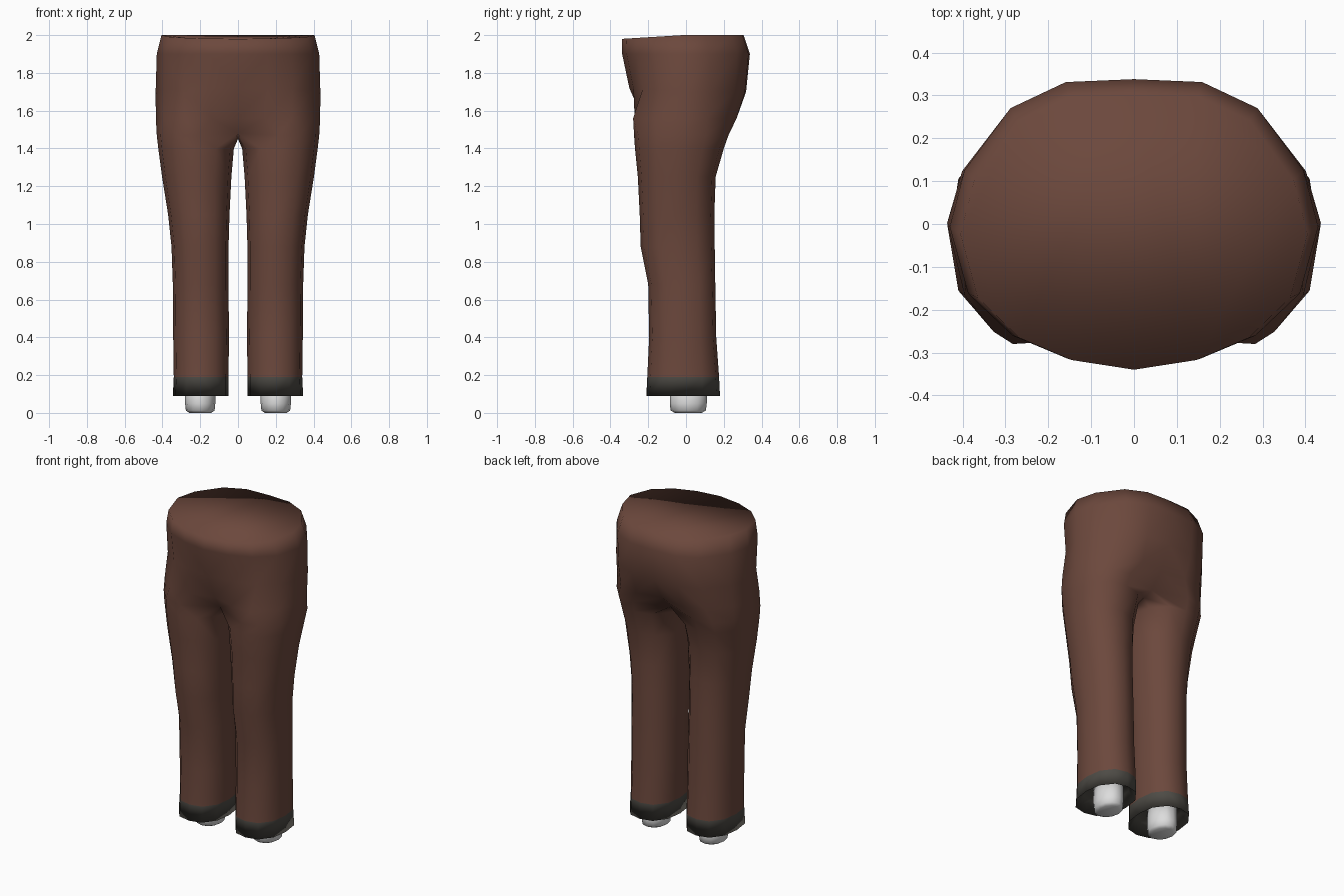
import bpy, bmesh, math

if "Cube" in bpy.data.objects:
    bpy.data.objects.remove(bpy.data.objects["Cube"])


def material(name, rgb):
    m = bpy.data.materials.new(name)
    m.diffuse_color = (*rgb, 1)
    m.use_nodes = True
    m.node_tree.nodes["Principled BSDF"].inputs["Base Color"].default_value = m.diffuse_color
    return m


BROWN = material("brown cloth", (0.15, 0.065, 0.046))
GREY = material("dark grey hem", (0.075, 0.07, 0.06))
PALE = material("pale ankle", (0.72, 0.72, 0.72))

# Half outline of the hips, front centre -> side -> back centre
WAIST = [(0, -1), (.36, -.93), (.66, -.77), (.9, -.48), (1, -.02),
         (.92, .37), (.67, .8), (.37, .98), (0, 1)]
SEAT = [(0, -.82), (.32, -.97), (.65, -1), (.91, -.58), (1, 0),
        (.93, .42), (.68, .86), (.36, 1), (0, .9)]

# Leg rings: z, inner x, outer x, front y, back y
LEG = [(.15, .085, .305, -.16, .135),   # recess inside the hem
       (.09, .05, .345, -.21, .18),
       (.19, .05, .34, -.205, .175),
       (.40, .048, .343, -.195, .16),
       (.68, .05, .345, -.20, .155),
       (.88, .05, .352, -.24, .152),
       (1.05, .045, .37, -.245, .15),
       (1.25, .035, .402, -.255, .157),
       (1.40, .022, .422, -.27, .20)]

# Hip rings: z at front, z at back, half width, front y, back y, outline
HIPS = [(1.56, 1.56, .435, -.28, .268, SEAT),
        (1.72, 1.70, .436, -.30, .318, WAIST),
        (1.90, 1.90, .43, -.338, .338, WAIST),
        (1.98, 2.00, .405, -.34, .305, WAIST)]


def leg_ring(z, xi, xo, yf, yb):
    """Twelve points; 0-8 run round the outside, 9-11 along the inseam."""
    pts = []
    for i in range(12):
        a = math.radians(-120 + 30 * i)
        c, s = math.cos(a), math.sin(a)
        k = (abs(c) ** 2.4 + abs(s) ** 2.4) ** (-1 / 2.4)
        pts.append(((xi + xo) / 2 + (xo - xi) / 2 * c * k,
                    (yf + yb) / 2 + (yb - yf) / 2 * s * k, z))
    return pts


def hip_ring(zf, zb, w, yf, yb, outline):
    mid, half = (yf + yb) / 2, (yb - yf) / 2
    return [(w * u, mid + half * v, zf + (zb - zf) * min(1, v + 1))
            for u, v in outline]


def crotch_ring():
    """Leg ring whose inseam points close onto the centre line."""
    pts = leg_ring(1.47, 0, .43, -.275, .225)
    pts[0], pts[8] = (0, -.18, 1.48), (0, .155, 1.47)
    for i, y in ((9, .09), (10, 0), (11, -.1)):
        pts[i] = (0, y, 1.45)
    return pts


def mirrored(name, bm, mats):
    me = bpy.data.meshes.new(name)
    bm.to_mesh(me)
    bm.free()
    for m in mats:
        me.materials.append(m)
    for p in me.polygons:
        p.use_smooth = True
    ob = bpy.data.objects.new(name, me)
    bpy.context.collection.objects.link(ob)
    mod = ob.modifiers.new("mirror", 'MIRROR')
    mod.use_clip = True
    mod.merge_threshold = .001
    return ob


# Trousers: one leg and half the hips, mirrored
bm = bmesh.new()
rings = [[bm.verts.new(p) for p in r]
         for r in [leg_ring(*l) for l in LEG] + [crotch_ring()]
         + [hip_ring(*h) for h in HIPS]]
bm.faces.new(rings[0][::-1]).material_index = 1
for k, (a, b) in enumerate(zip(rings, rings[1:])):
    closed = len(b) == 12
    for i in range(12 if closed else 8):
        j = (i + 1) % 12
        f = bm.faces.new((a[i], a[j], b[j], b[i]))
        f.material_index = 1 if k < 2 else 0   # grey hem band and lining
bm.faces.new(rings[-1])                        # waist cap
mirrored("trousers", bm, [BROWN, GREY])

# Ankles: short rounded stubs below the hems
bm = bmesh.new()
prev = None
for z, s in ((0, .72), (.012, .95), (.05, 1), (.16, 1)):
    ring = [bm.verts.new((.2 + .08 * s * math.cos(i * math.tau / 12),
                          .012 + .098 * s * math.sin(i * math.tau / 12), z))
            for i in range(12)]
    if prev:
        for i in range(12):
            j = (i + 1) % 12
            bm.faces.new((prev[i], prev[j], ring[j], ring[i]))
    else:
        bm.faces.new(ring[::-1])
    prev = ring
bm.faces.new(prev)
mirrored("ankles", bm, [PALE])
